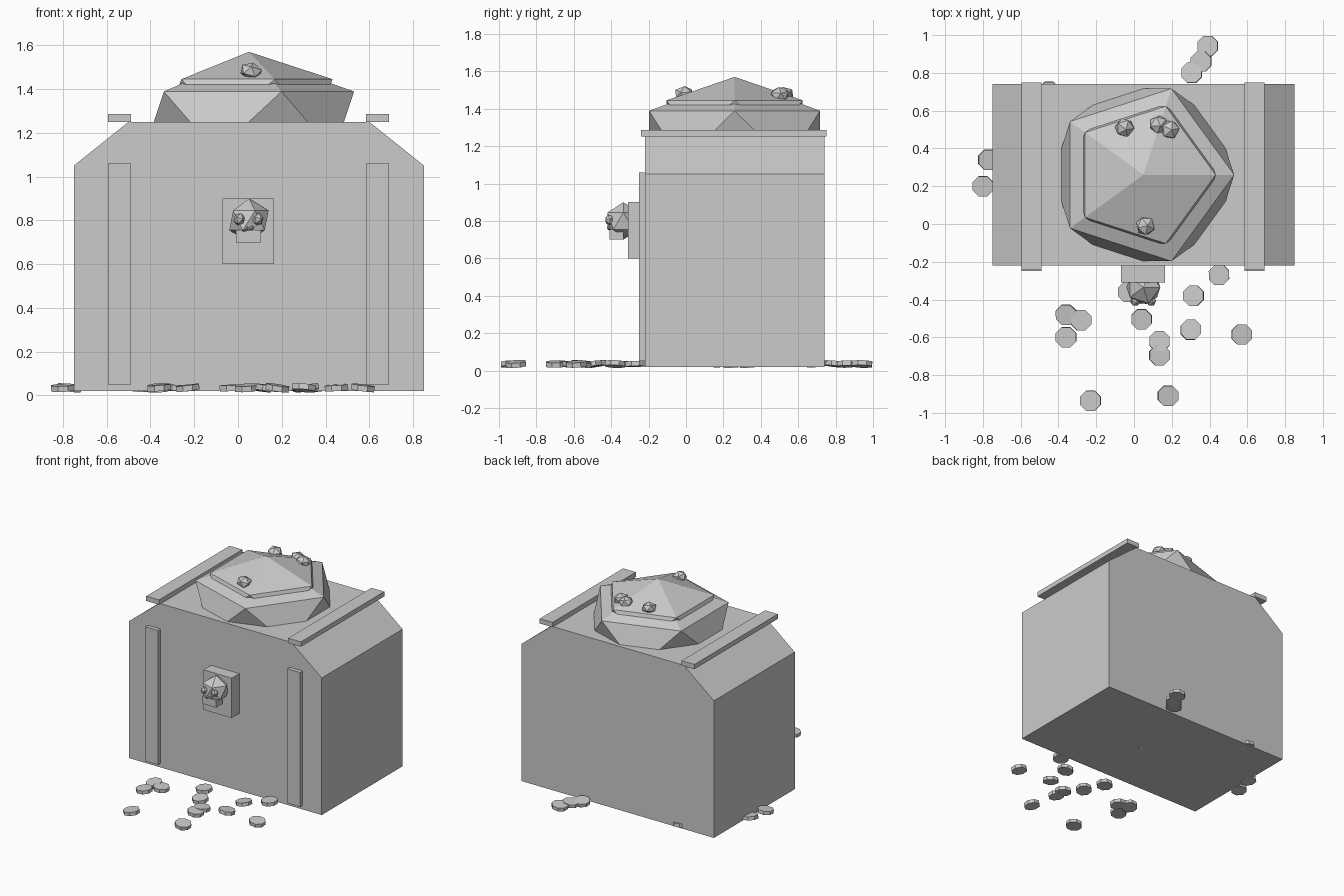
import bpy, bmesh, math, random
from mathutils import Matrix, Vector, Euler

random.seed(4)
cube = bpy.data.objects.get("Cube")
if cube:
    bpy.data.objects.remove(cube, do_unlink=True)

grey = bpy.data.materials.new("light grey")
grey.use_nodes = True
grey.diffuse_color = (0.6, 0.6, 0.6, 1)
grey.node_tree.nodes["Principled BSDF"].inputs["Base Color"].default_value = (0.6, 0.6, 0.6, 1)


def finish(name, bm):
    mesh = bpy.data.meshes.new(name)
    bmesh.ops.recalc_face_normals(bm, faces=bm.faces)
    bm.to_mesh(mesh)
    bm.free()
    mesh.materials.append(grey)
    obj = bpy.data.objects.new(name, mesh)
    bpy.context.collection.objects.link(obj)
    return obj


def box(name, low, high):
    low, high = Vector(low), Vector(high)
    bm = bmesh.new()
    bmesh.ops.create_cube(bm, size=1)
    for v in bm.verts:
        v.co = (low + high) / 2 + v.co * (high - low)
    return finish(name, bm)


def gem(name, centre, radius, height, turn=(0, 0, 0)):
    bm = bmesh.new()
    bmesh.ops.create_icosphere(bm, subdivisions=1, radius=1)
    rot = Euler(turn).to_matrix().to_4x4()
    bm.transform(Matrix.Translation(centre) @ rot @ Matrix.Diagonal((radius, radius, height, 1)))
    return finish(name, bm)


def coin(name, x, y, z=0.035):
    bm = bmesh.new()
    bmesh.ops.create_cone(bm, cap_ends=True, segments=8, radius1=0.058, radius2=0.058, depth=0.026)
    tilt = Euler((random.uniform(-0.15, 0.15), random.uniform(-0.15, 0.15), math.pi / 8))
    bm.transform(Matrix.Translation((x, y, z)) @ tilt.to_matrix().to_4x4())
    return finish(name, bm)


# Chest body: box profile with sloped shoulders, extruded front to back
bm = bmesh.new()
profile = [(-0.75, 0.02), (0.85, 0.02), (0.85, 1.05), (0.6, 1.25), (-0.5, 1.25), (-0.75, 1.05)]
face = bm.faces.new([bm.verts.new((x, -0.22, z)) for x, z in profile])
extruded = bmesh.ops.extrude_face_region(bm, geom=[face])["geom"]
bmesh.ops.translate(bm, vec=(0, 0.96, 0), verts=[g for g in extruded if isinstance(g, bmesh.types.BMVert)])
# Keep the front cap while extruding leaves the shell closed
bmesh.ops.holes_fill(bm, edges=bm.edges)
finish("chest_body", bm)

# Straps on the front and over the top
for side, x in (("right", -0.542), ("left", 0.638)):
    box(side + "_front_strap", (x - 0.053, -0.25, 0.05), (x + 0.053, -0.21, 1.06))
    box(side + "_top_strap", (x - 0.053, -0.24, 1.25), (x + 0.053, 0.75, 1.286))

# Lock plate with skull
box("lock_plate", (-0.07, -0.31, 0.6), (0.165, -0.21, 0.9))
gem("skull", (0.05, -0.335, 0.8), 0.1, 0.1)
box("skull_jaw", (-0.01, -0.41, 0.7), (0.105, -0.335, 0.755))
for side, x in (("right", 0.006), ("left", 0.09)):
    gem(side + "_eye", (x, -0.408, 0.805), 0.028, 0.03, (0.4, 0.2, 0.3))
    gem(side + "_nostril", (0.05 + (x - 0.048) * 0.3, -0.412, 0.765), 0.012, 0.012)

# Treasure heap: two flattened faceted mounds
gem("lower_heap", (0.05, 0.26, 1.25), 0.537, 0.31)
gem("upper_heap", (0.05, 0.26, 1.344), 0.427, 0.226)

# Small jewels on the heap
jewels = [(-0.05, 0.51, 1.475), (0.13, 0.525, 1.475), (0.19, 0.5, 1.475), (0.06, -0.01, 1.48)]
for i, spot in enumerate(jewels):
    gem(f"jewel_{i + 1}", spot, 0.054, 0.042, (0.25, 0.2 - i * 0.1, i * 0.7))

# Scattered coins
coins = [(0.39, 0.942), (0.355, 0.86), (0.305, 0.8), (-0.77, 0.34), (-0.8, 0.2), (0.45, -0.27),
         (0.315, -0.38), (0.3, -0.56), (0.57, -0.585), (0.04, -0.505), (0.135, -0.62), (0.135, -0.695),
         (-0.36, -0.48), (-0.28, -0.51), (-0.36, -0.6), (-0.23, -0.936), (0.18, -0.91),
         (-0.03, -0.36), (-0.45, 0.7), (0.1, 0.25)]
for i, (x, y) in enumerate(coins):
    coin(f"coin_{i + 1}", x, y)
